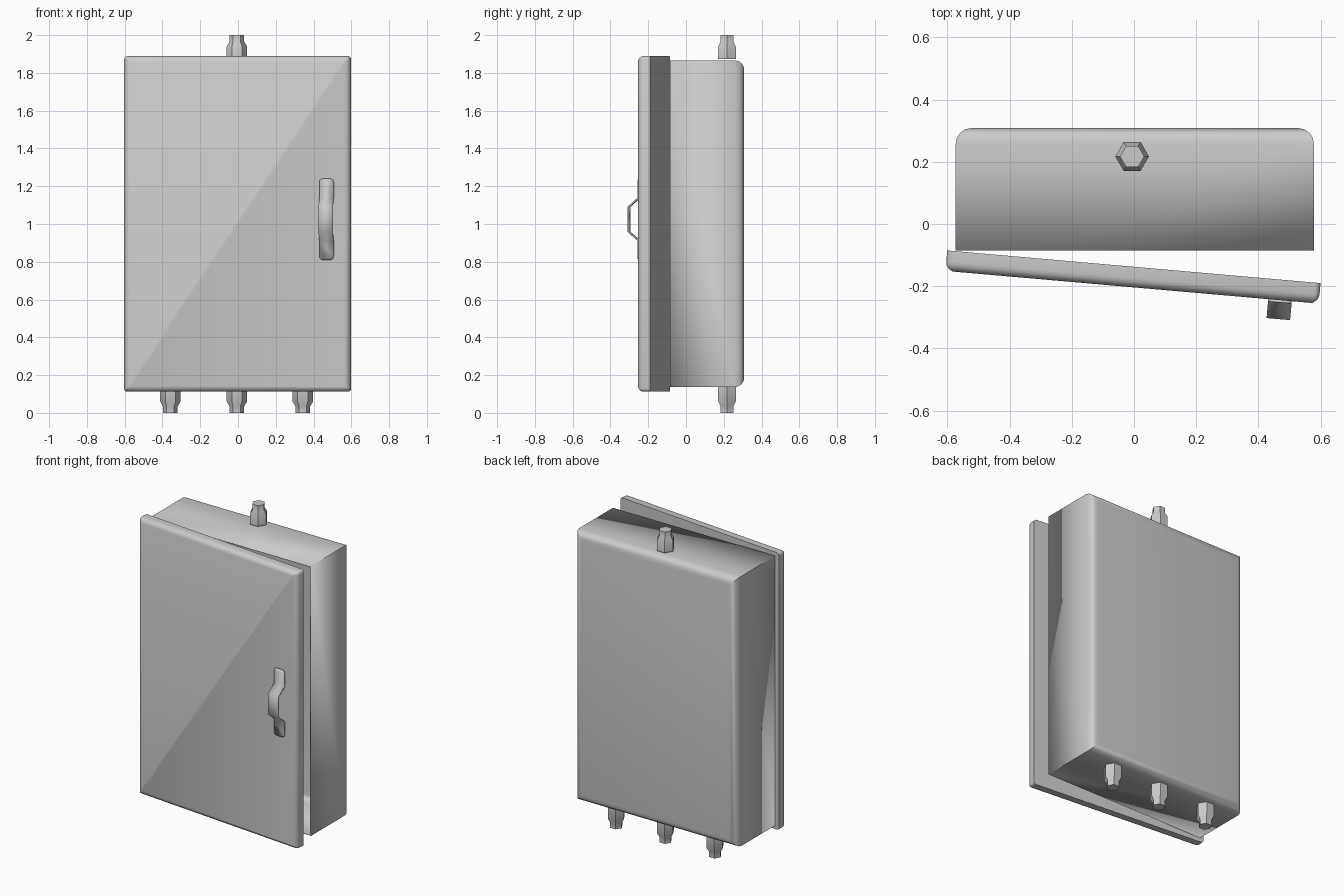
import bpy, bmesh, math
from mathutils import Matrix, Vector

if "Cube" in bpy.data.objects:
    bpy.data.objects.remove(bpy.data.objects["Cube"])

grey = bpy.data.materials.new("light_grey_paint")
grey.diffuse_color = (0.6, 0.6, 0.6, 1)
grey.use_nodes = True
grey.node_tree.nodes["Principled BSDF"].inputs["Base Color"].default_value = grey.diffuse_color


def make(name, bm, angle=40):
    bmesh.ops.recalc_face_normals(bm, faces=bm.faces[:])
    me = bpy.data.meshes.new(name)
    bm.to_mesh(me)
    bm.free()
    me.materials.append(grey)
    ob = bpy.data.objects.new(name, me)
    bpy.context.collection.objects.link(ob)
    bpy.ops.object.select_all(action='DESELECT')
    ob.select_set(True)
    bpy.context.view_layer.objects.active = ob
    bpy.ops.object.shade_smooth_by_angle(angle=math.radians(angle))
    return ob


def block(x0, x1, y0, y1, z0, z1):
    bm = bmesh.new()
    bmesh.ops.create_cube(bm, size=1)
    for v in bm.verts:
        v.co = Vector((x1 if v.co.x > 0 else x0,
                       y1 if v.co.y > 0 else y0,
                       z1 if v.co.z > 0 else z0))
    return bm


def bevel(bm, edges, width, segments):
    bmesh.ops.bevel(bm, geom=edges, offset=width, segments=segments,
                    profile=0.5, affect='EDGES')


def edges_at_y(bm, y):
    return [e for e in bm.edges if all(abs(v.co.y - y) < 1e-4 for v in e.verts)]


# cabinet: open-fronted shell with rounded back edges
bm = block(-0.573, 0.578, -0.085, 0.308, 0.136, 1.866)
front = [f for f in bm.faces if f.normal.y < -0.9 or f.calc_center_median().y < -0.08]
bmesh.ops.delete(bm, geom=front, context='FACES_ONLY')
bevel(bm, edges_at_y(bm, 0.308), 0.05, 4)
cabinet = make("cabinet", bm)
shell = cabinet.modifiers.new("wall", 'SOLIDIFY')
shell.thickness = 0.01
shell.offset = -1

# door and handle share a frame hinged on the left, slightly ajar
ajar = Matrix.Translation((-0.6, -0.085, 0)) @ Matrix.Rotation(math.radians(-5), 4, 'Z')
THICK = 0.066
bm = block(0, 1.204, -THICK, 0, 0.112, 1.889)
bevel(bm, [e for e in bm.edges if abs(e.verts[0].co.y - e.verts[1].co.y) > 0.01], 0.018, 3)
bevel(bm, edges_at_y(bm, -THICK), 0.03, 4)
bm.transform(ajar)
make("door", bm)

# handle: bent strap with rounded ends
path = [(0.81, 0), (0.91, 0), (0.957, 0.053), (1.092, 0.053), (1.14, 0), (1.24, 0)]
bm = bmesh.new()
rows = [[bm.verts.new((x, -THICK - 0.008 - out, z)) for x in (1.041, 1.117)]
        for z, out in path]
for a, b in zip(rows, rows[1:]):
    bm.faces.new((a[0], a[1], b[1], b[0]))
bmesh.ops.bevel(bm, geom=rows[0] + rows[-1], offset=0.018, segments=3,
                profile=0.5, affect='VERTICES')
bm.transform(ajar)
handle = make("handle", bm, 30)
strap = handle.modifiers.new("strap", 'SOLIDIFY')
strap.thickness = 0.008
strap.offset = -1


# cable glands: hexagonal body tapering to a narrow tip
def gland(name, x, base, direction, length):
    bm = bmesh.new()
    rings = []
    for r, h in ((0.054, 0), (0.054, length - 0.06), (0.039, length - 0.035), (0.039, length)):
        rings.append([bm.verts.new((x + r * math.cos(i * math.pi / 3),
                                    0.217 + r * math.sin(i * math.pi / 3),
                                    base + direction * h)) for i in range(6)])
    for a, b in zip(rings, rings[1:]):
        for i in range(6):
            j = (i + 1) % 6
            bm.faces.new((a[i], a[j], b[j], b[i]))
    bm.faces.new(rings[0])
    bm.faces.new(rings[-1])
    make(name, bm, 30)


gland("top_gland", -0.006, 1.873, 1, 0.127)
for side, x in (("left", -0.358), ("middle", -0.006), ("right", 0.343)):
    gland("bottom_gland_" + side, x, 0.136, -1, 0.136)
